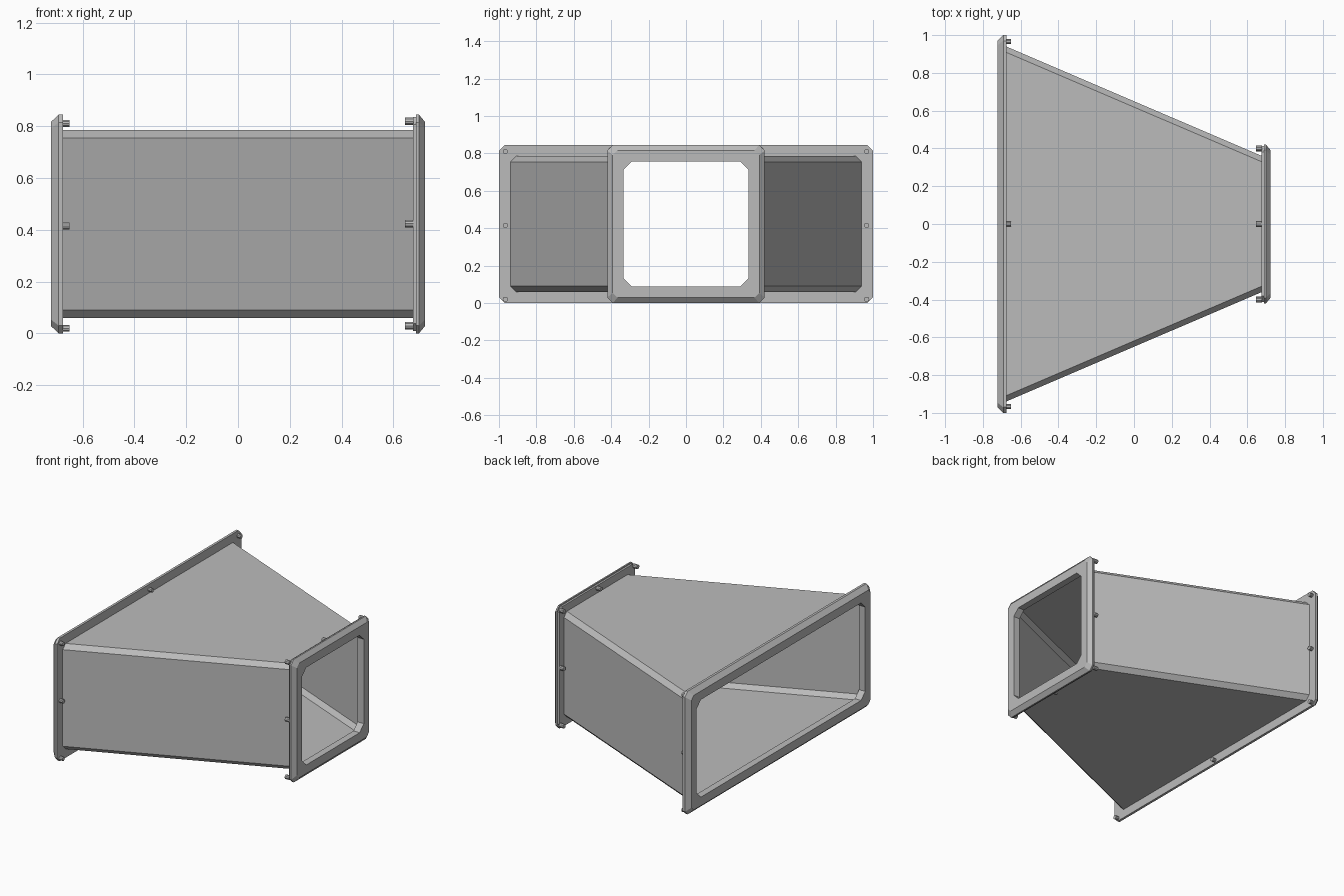
import bpy, bmesh
from math import pi
from mathutils import Matrix

cube = bpy.data.objects.get("Cube")
if cube:
    bpy.data.objects.remove(cube, do_unlink=True)

MID_Z = 0.4225

metal = bpy.data.materials.new("grey_sheet_metal")
metal.use_nodes = True
metal.diffuse_color = (0.5, 0.5, 0.5, 1)
metal.node_tree.nodes["Principled BSDF"].inputs["Base Color"].default_value = (0.5, 0.5, 0.5, 1)


def finish(name, bm):
    bmesh.ops.recalc_face_normals(bm, faces=bm.faces)
    mesh = bpy.data.meshes.new(name)
    bm.to_mesh(mesh)
    bm.free()
    mesh.materials.append(metal)
    obj = bpy.data.objects.new(name, mesh)
    bpy.context.scene.collection.objects.link(obj)
    return obj


def ring(bm, x, hy, hz, cut):
    """Rectangle with cut corners, lying across the x axis."""
    corners = [(hy, hz - cut), (hy - cut, hz), (cut - hy, hz), (-hy, hz - cut),
               (-hy, cut - hz), (cut - hy, -hz), (hy - cut, -hz), (hy, cut - hz)]
    return [bm.verts.new((x, y, MID_Z + z)) for y, z in corners]


def ring_loft(name, sections):
    """Skin a closed loop of cross-sections into a hollow part."""
    bm = bmesh.new()
    rings = [ring(bm, *s) for s in sections]
    for i, a in enumerate(rings):
        b = rings[(i + 1) % len(rings)]
        for j in range(8):
            k = (j + 1) % 8
            bm.faces.new((a[j], a[k], b[k], b[j]))
    return finish(name, bm)


def bolts(name, x, hy, z_mid, radius, depth):
    """Eight bolts around a flange: corners and edge middles."""
    for i, row in enumerate(("bottom", "middle", "top")):
        for j, side in enumerate(("right", "centre", "left")):
            if i == 1 and j == 1:
                continue
            bm = bmesh.new()
            bmesh.ops.create_cone(bm, cap_ends=True, segments=10, radius1=radius,
                                  radius2=radius, depth=depth,
                                  matrix=Matrix.Rotation(pi / 2, 4, "Y"))
            bolt = finish(f"{name}_{row}_{side}", bm)
            bolt.location = (x, (j - 1) * hy, z_mid + (i - 1) * 0.395)


# Tapered duct with thin walls and chamfered long edges
WALL = 0.004
ring_loft("duct_walls", [
    (-0.677, 0.94, 0.363, 0.031), (0.677, 0.36, 0.363, 0.031),
    (0.677, 0.36 - WALL, 0.363 - WALL, 0.029), (-0.677, 0.94 - WALL, 0.363 - WALL, 0.029)])

# Wide flange, bevelled on its outer side
ring_loft("wide_flange", [
    (-0.675, 0.915, 0.335, 0.045), (-0.675, 1.0, MID_Z, 0.03),
    (-0.692, 1.0, MID_Z, 0.03), (-0.722, 0.972, 0.394, 0.025),
    (-0.722, 0.915, 0.335, 0.045)])

# Narrow flange with a slim raised rim
ring_loft("narrow_flange", [
    (0.675, 0.335, 0.335, 0.045), (0.675, 0.412, 0.414, 0.03),
    (0.688, 0.412, 0.414, 0.03), (0.688, 0.421, MID_Z, 0.03),
    (0.698, 0.421, MID_Z, 0.03), (0.722, 0.392, 0.394, 0.025),
    (0.722, 0.335, 0.335, 0.045)])

# Bolts on the inner side of each flange
bolts("wide_bolt", -0.665, 0.966, 0.415, 0.014, 0.03)
bolts("narrow_bolt", 0.661, 0.4, 0.424, 0.015, 0.032)
